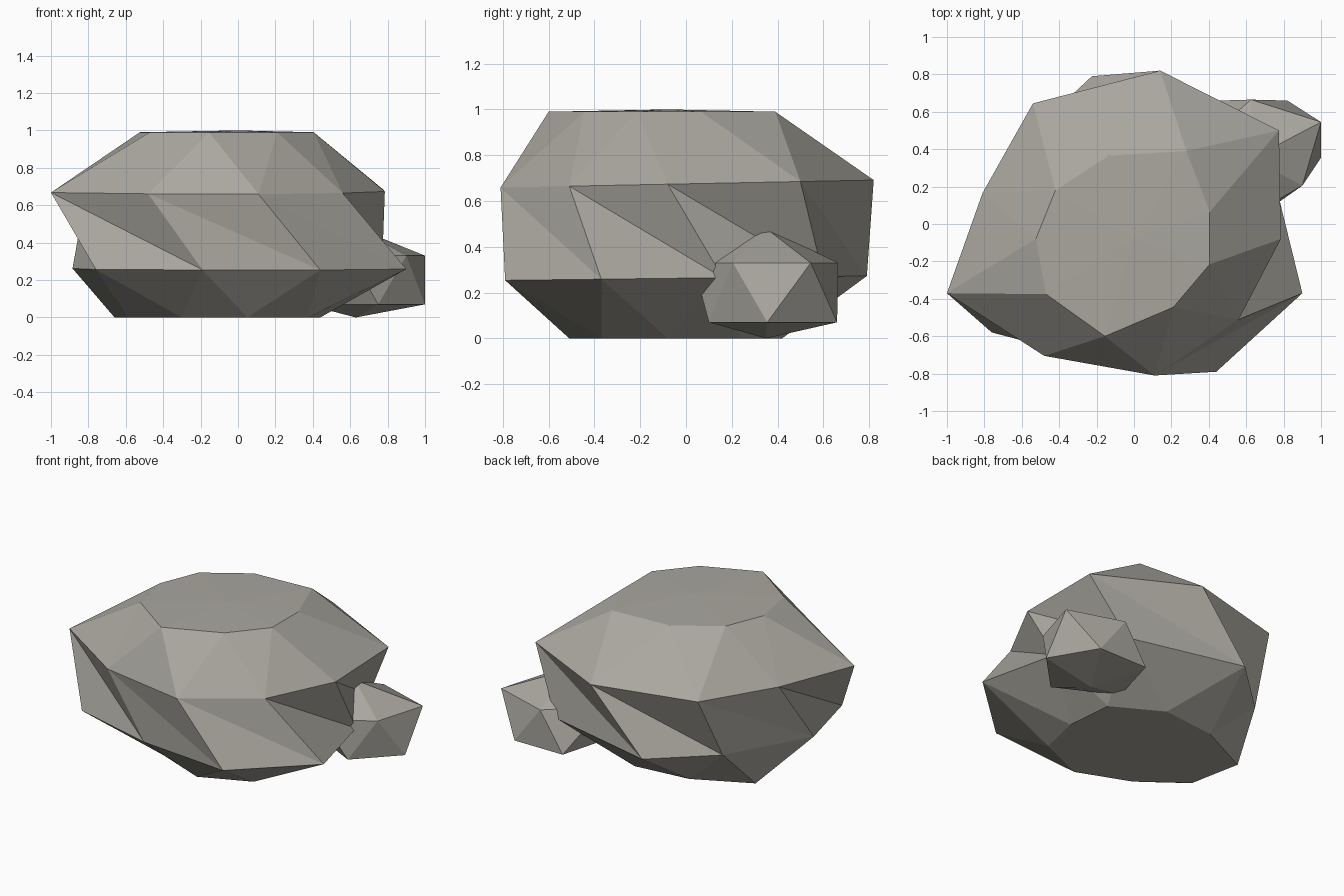
import bpy
import bmesh

cube = bpy.data.objects.get("Cube")
if cube:
    bpy.data.objects.remove(cube, do_unlink=True)

# One stone colour for both rocks
stone = bpy.data.materials.new("warm_grey_stone")
stone.use_nodes = True
colour = (0.40, 0.385, 0.345, 1.0)
stone.diffuse_color = colour
shader = stone.node_tree.nodes["Principled BSDF"]
shader.inputs["Base Color"].default_value = colour
shader.inputs["Roughness"].default_value = 0.9


def make_rock(name, rings, top_point, bottom_point=None):
    """Join irregular rings (height, tilt, outline) into a faceted rock."""
    bm = bmesh.new()
    loops = []
    for height, tilt, outline in rings:
        loops.append([bm.verts.new((x, y, height + tilt * y)) for x, y in outline])

    # Triangulated bands between neighbouring rings
    for low, high in zip(loops, loops[1:]):
        count = len(low)
        for i in range(count):
            j = (i + 1) % count
            bm.faces.new((low[i], low[j], high[i]))
            bm.faces.new((low[j], high[j], high[i]))

    # Fans close the ends; a rock without a bottom point sits flat
    def fan(loop, point):
        tip = bm.verts.new(point)
        for i, vert in enumerate(loop):
            bm.faces.new((vert, loop[(i + 1) % len(loop)], tip))

    fan(loops[-1], top_point)
    if bottom_point:
        fan(list(reversed(loops[0])), bottom_point)
    else:
        bm.faces.new(list(reversed(loops[0])))

    bmesh.ops.recalc_face_normals(bm, faces=bm.faces[:])
    mesh = bpy.data.meshes.new(name)
    bm.to_mesh(mesh)
    bm.free()
    mesh.materials.append(stone)
    rock = bpy.data.objects.new(name, mesh)
    bpy.context.collection.objects.link(rock)
    return rock


# Large boulder: foot, lower belly, upper shoulder and flat crown
foot = [(.44, -.08), (.41, .24), (.09, .42), (-.29, .38), (-.66, .2),
        (-.59, -.15), (-.3, -.37), (.05, -.51), (.375, -.37)]
belly = [(.77, .16), (.56, .6), (-.225, .79), (-.59, .45), (-.885, -.1),
         (-.76, -.58), (-.19, -.73), (.44, -.79), (.9, -.37)]
shoulder = [(.785, -.08), (.775, .5), (.14, .82), (-.54, .645), (-.81, .165),
            (-1, -.37), (-.48, -.705), (.11, -.81), (.56, -.51)]
crown = [(.405, .065), (.28, .39), (-.135, .365), (-.42, .18), (-.525, -.08),
         (-.47, -.375), (-.155, -.6), (.21, -.445), (.405, -.215)]
make_rock("large_boulder",
          [(0, 0, foot), (.263, .012, belly), (.675, .02, shoulder), (.99, 0, crown)],
          (0, -.08, 1))

# Small stone leaning against the boulder
base = [(1, .355), (.82, .66), (.46, .66), (.36, .3), (.75, .1)]
rim = [(1, .545), (.625, .665), (.33, .4), (.6, .03), (.9, .205)]
make_rock("small_stone", [(.07, 0, base), (.33, 0, rim)],
          (.63, .35, .48), (.63, .35, 0))
